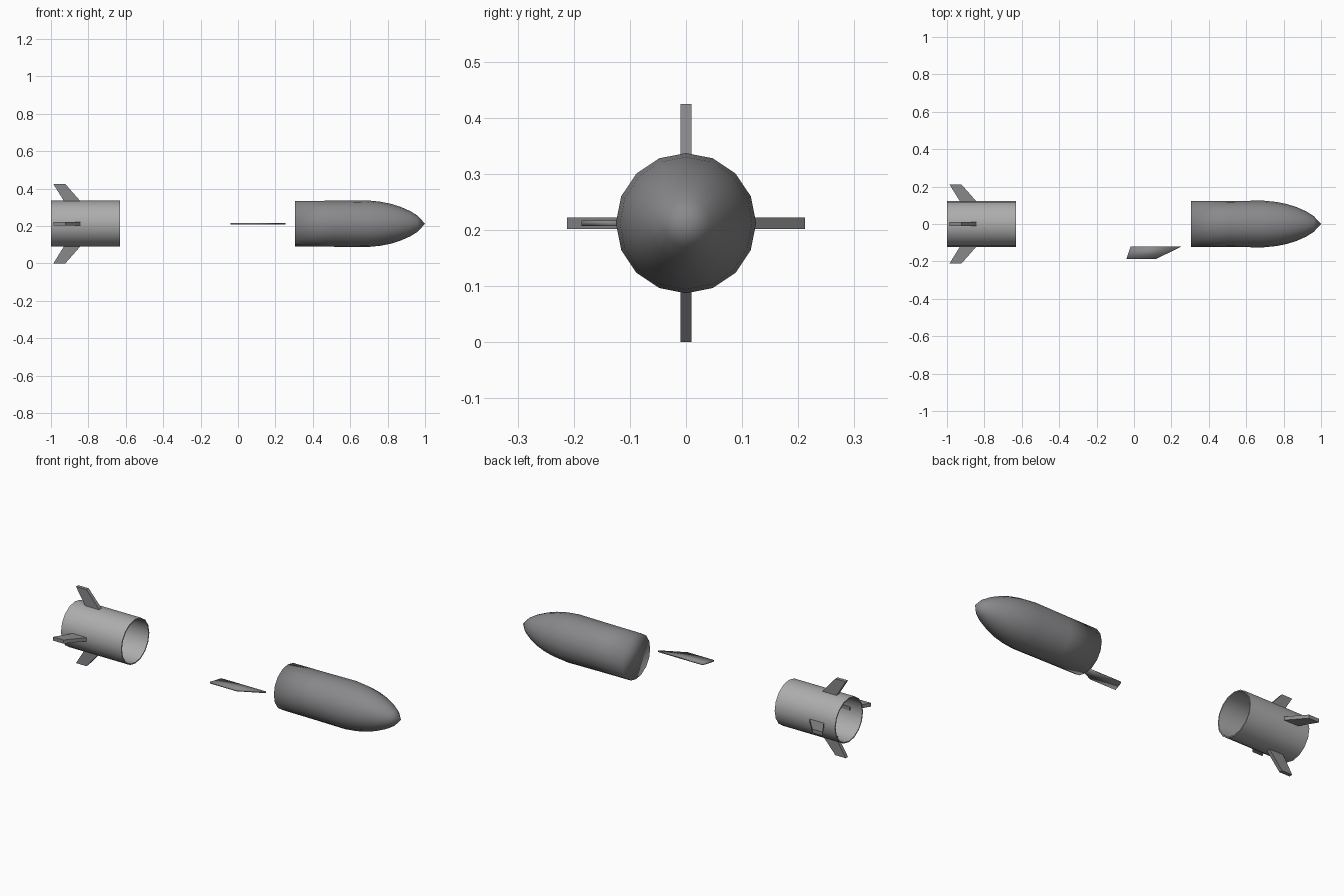
import bpy, bmesh, math
from mathutils import Matrix, Vector

cube = bpy.data.objects.get("Cube")
if cube:
    bpy.data.objects.remove(cube, do_unlink=True)

AXIS_Z = 0.212
SIDES = 16


def material(name, rgb):
    mat = bpy.data.materials.new(name)
    mat.use_nodes = True
    colour = (*rgb, 1)
    mat.diffuse_color = colour
    mat.node_tree.nodes["Principled BSDF"].inputs["Base Color"].default_value = colour
    return mat


dark_grey = material("dark grey", (0.25, 0.25, 0.26))
light_grey = material("light grey", (0.42, 0.42, 0.42))


def finish(bm, name, mat, smooth):
    bmesh.ops.recalc_face_normals(bm, faces=bm.faces)
    for face in bm.faces:
        face.smooth = smooth
    mesh = bpy.data.meshes.new(name)
    bm.to_mesh(mesh)
    bm.free()
    mesh.materials.append(mat)
    obj = bpy.data.objects.new(name, mesh)
    bpy.context.collection.objects.link(obj)
    return obj


def lathe(name, profile, mat, closed=False):
    """Spin (x, radius) points about the long axis."""
    bm = bmesh.new()
    rings = []
    for x, r in profile:
        ring = []
        for i in range(SIDES if r else 1):
            a = math.tau * i / SIDES
            ring.append(bm.verts.new((x, r * math.sin(a), AXIS_Z + r * math.cos(a))))
        rings.append(ring)
    pairs = list(zip(rings, rings[1:]))
    if closed:
        pairs.append((rings[-1], rings[0]))
    else:
        bm.faces.new(rings[0])
    for a, b in pairs:
        for i in range(SIDES):
            j = (i + 1) % SIDES
            if len(b) == 1:
                bm.faces.new((a[i], a[j], b[0]))
            else:
                bm.faces.new((a[i], a[j], b[j], b[i]))
    return finish(bm, name, mat, True)


def plate(name, outline, thickness, angle, mat, smooth=False):
    """Extrude an (x, radius) outline, turned about the long axis."""
    bm = bmesh.new()
    face = bm.faces.new([bm.verts.new((x, -thickness / 2, r)) for x, r in outline])
    out = bmesh.ops.extrude_face_region(bm, geom=[face])
    moved = [v for v in out["geom"] if isinstance(v, bmesh.types.BMVert)]
    bmesh.ops.translate(bm, verts=moved, vec=Vector((0, thickness, 0)))
    turn = Matrix.Translation((0, 0, AXIS_Z)) @ Matrix.Rotation(angle, 4, "X")
    bmesh.ops.transform(bm, matrix=turn, verts=bm.verts)
    return finish(bm, name, mat, smooth)


# Nose section with a flat rear cap
lathe("nose_section", [(0.305, 0.122), (0.5, 0.123), (0.69, 0.125), (0.76, 0.118),
                       (0.82, 0.106), (0.87, 0.09), (0.92, 0.068), (0.96, 0.043),
                       (1.0, 0)], dark_grey)

# Hollow tail tube, sharp at its rims
tube = lathe("tail_tube", [(-1, 0.123), (-0.63, 0.123), (-0.63, 0.117), (-1, 0.117)],
             light_grey, closed=True)
bpy.ops.object.select_all(action="DESELECT")
tube.select_set(True)
bpy.context.view_layer.objects.active = tube
bpy.ops.object.shade_smooth_by_angle(angle=math.radians(40))

# Four swept tail fins
tail_outline = [(-0.987, 0.212), (-0.923, 0.212), (-0.835, 0.112), (-0.925, 0.112)]
for k, side in enumerate(("top", "right", "bottom", "left")):
    plate(f"tail_fin_{side}", tail_outline, 0.02, k * math.pi / 2, dark_grey)

# Detached side wing
wing_outline = [(-0.04, 0.186), (0.12, 0.186), (0.255, 0.12), (-0.018, 0.12)]
plate("side_wing", wing_outline, 0.01, math.pi / 2, dark_grey, smooth=True)
